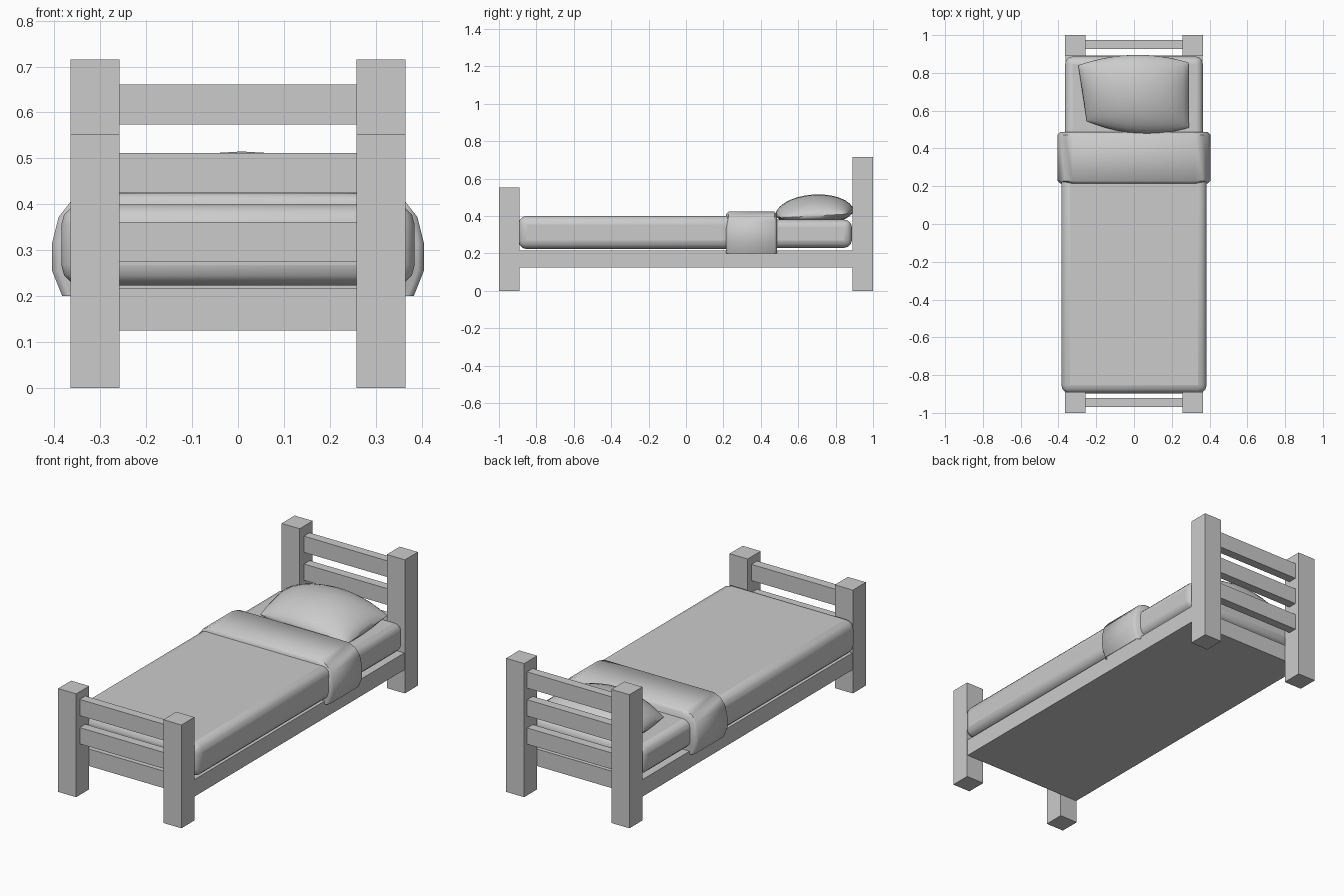
import bpy, bmesh, math

if "Cube" in bpy.data.objects:
    bpy.data.objects.remove(bpy.data.objects["Cube"])


def finish(name, bm, smooth=False, bevel=0, segments=3):
    bmesh.ops.recalc_face_normals(bm, faces=bm.faces)
    me = bpy.data.meshes.new(name)
    bm.to_mesh(me)
    bm.free()
    ob = bpy.data.objects.new(name, me)
    bpy.context.collection.objects.link(ob)
    if bevel:
        m = ob.modifiers.new("bevel", 'BEVEL')
        m.width, m.segments = bevel, segments
        m.limit_method, m.angle_limit = 'ANGLE', math.radians(40)
    if smooth:
        bpy.ops.object.select_all(action='DESELECT')
        ob.select_set(True)
        bpy.context.view_layer.objects.active = ob
        bpy.ops.object.shade_smooth_by_angle(angle=math.radians(50))
    return ob


def box(name, x0, x1, y0, y1, z0, z1, **kw):
    bm = bmesh.new()
    bmesh.ops.create_cube(bm, size=1)
    for v in bm.verts:
        v.co = (x1 if v.co.x > 0 else x0,
                y1 if v.co.y > 0 else y0,
                z1 if v.co.z > 0 else z0)
    return finish(name, bm, **kw)


# Corner posts
for side, x0, x1 in (("left", -0.365, -0.258), ("right", 0.258, 0.365)):
    box(f"foot_post_{side}", x0, x1, -1.0, -0.89, 0, 0.553)
    box(f"head_post_{side}", x0, x1, 0.89, 1.0, 0, 0.715)

# Cross rails of the two end boards
for i, z in enumerate((0.274, 0.425, 0.574)):
    box(f"head_rail_{i + 1}", -0.26, 0.26, 0.927, 0.975, z, z + 0.087)
    if i < 2:
        box(f"foot_rail_{i + 1}", -0.26, 0.26, -0.97, -0.922, z, z + 0.087)

# Base, mattress and blanket
box("bed_base", -0.362, 0.362, -0.891, 0.891, 0.125, 0.216)
box("mattress", -0.365, 0.365, -0.88, 0.887, 0.23, 0.38, smooth=True, bevel=0.04)
box("blanket", -0.385, 0.385, -0.897, 0.35, 0.223, 0.40, smooth=True, bevel=0.045)

# Folded blanket top: arched band with thickness
half = [(0.363, 0.215), (0.383, 0.20), (0.405, 0.255), (0.405, 0.315),
        (0.391, 0.372), (0.365, 0.405), (0.325, 0.423)]
inner = [(0.31, 0.385), (0.355, 0.36)]
right = inner + half
profile = right + [(-x, z) for x, z in reversed(right)]
bm = bmesh.new()
rings = []
for y, inset in ((0.215, 0.014), (0.228, 0), (0.472, 0), (0.487, 0.014)):
    ring = []
    for i, (x, z) in enumerate(profile):
        outer = 3 <= i <= len(profile) - 4
        dx = math.copysign(inset, x) if outer else 0
        dz = inset if outer and z > 0.36 else 0
        ring.append(bm.verts.new((x - dx, y, z - dz)))
    rings.append(ring)
n = len(profile)
for a, b in zip(rings, rings[1:]):
    for i in range(n):
        bm.faces.new((a[i], a[(i + 1) % n], b[(i + 1) % n], b[i]))
for ring in (rings[0], rings[-1]):
    for i in range(n // 2 - 1):
        bm.faces.new((ring[i], ring[i + 1], ring[n - 2 - i], ring[n - 1 - i]))
finish("blanket_fold", bm, smooth=True)

# Pillow: upper and lower cushioned grids meeting at a seam
corners = ((-0.25, 0.545), (0.29, 0.51), (-0.295, 0.84), (0.288, 0.855))
N = 14


def pillow_point(u, v, top):
    s, t = (u + 1) / 2, (v + 1) / 2
    w = ((1 - s) * (1 - t), s * (1 - t), (1 - s) * t, s * t)
    x = sum(k * c[0] for k, c in zip(w, corners))
    y = sum(k * c[1] for k, c in zip(w, corners))
    y += (1 - u * u) * v * 0.048
    puff = ((1 - u * u) * (1 - v * v)) ** 0.55
    z = 0.42 + 0.01 * v - 0.02 * u * u
    return (x, y, z + 0.095 * puff if top else max(z - 0.075 * puff, 0.376))


bm = bmesh.new()
for top in (True, False):
    g = [[bm.verts.new(pillow_point(math.sin(math.pi * (i / N - 0.5)),
                                    math.sin(math.pi * (j / N - 0.5)), top))
          for i in range(N + 1)] for j in range(N + 1)]
    for j in range(N):
        for i in range(N):
            bm.faces.new((g[j][i], g[j][i + 1], g[j + 1][i + 1], g[j + 1][i]))
bmesh.ops.remove_doubles(bm, verts=bm.verts, dist=0.0002)
finish("pillow", bm, smooth=True)
